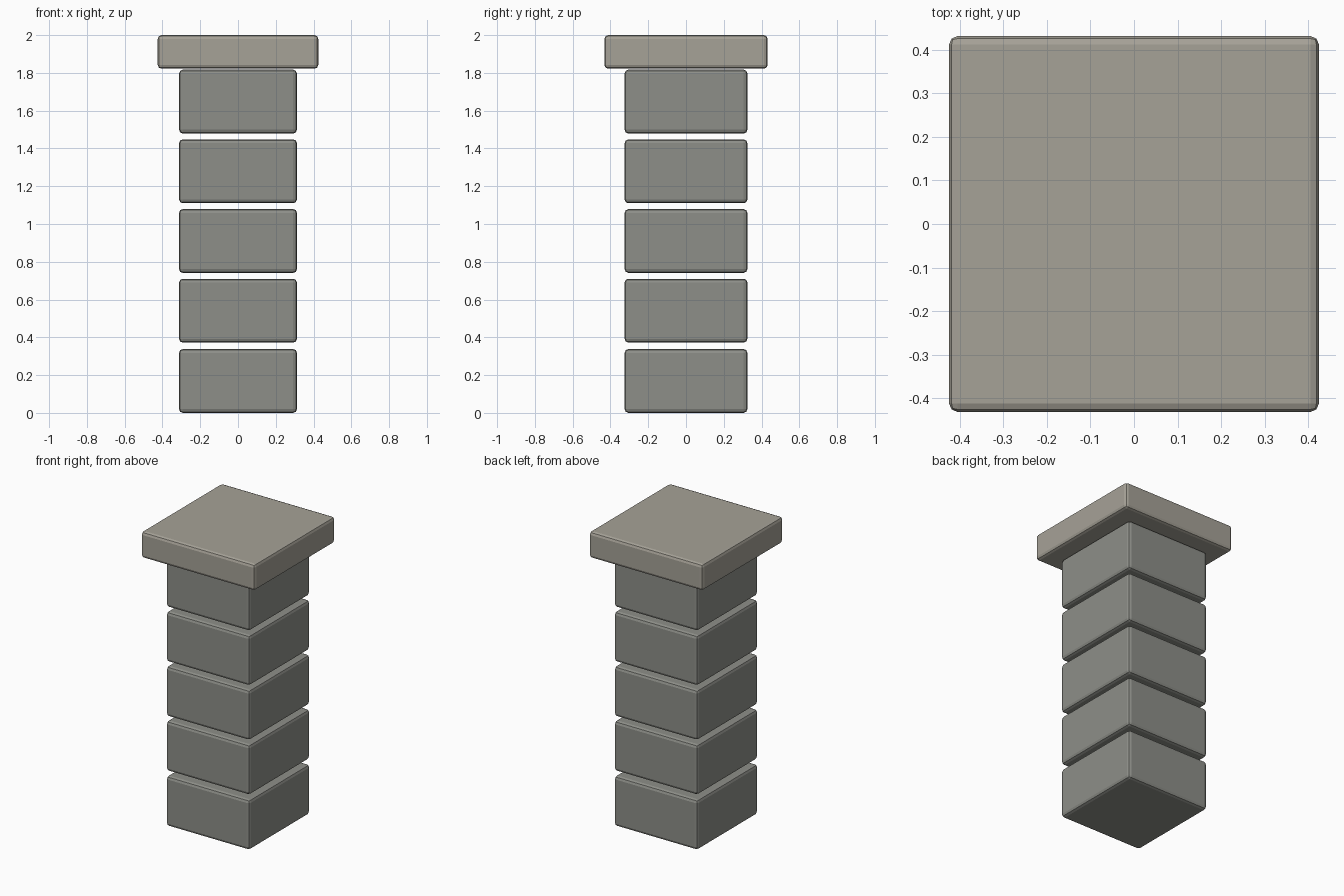
import bpy

if "Cube" in bpy.data.objects:
    bpy.data.objects.remove(bpy.data.objects["Cube"])


def make_material(name, color):
    mat = bpy.data.materials.new(name)
    mat.diffuse_color = color
    mat.use_nodes = True
    mat.node_tree.nodes["Principled BSDF"].inputs["Base Color"].default_value = mat.diffuse_color
    return mat


def stone_block(name, size, z_bottom, bevel, mat):
    bpy.ops.mesh.primitive_cube_add(size=1, location=(0, 0, z_bottom + size[2] / 2))
    obj = bpy.context.object
    obj.name = name
    obj.scale = size
    bpy.ops.object.transform_apply(location=False, rotation=False, scale=True)
    mod = obj.modifiers.new("Worn edges", 'BEVEL')
    mod.width = bevel
    mod.segments = 2
    obj.data.materials.append(mat)
    return obj


stone = make_material("stone", (0.27, 0.275, 0.25, 1))
cap_stone = make_material("cap_stone", (0.38, 0.36, 0.31, 1))

# Pillar: five separate blocks with open joints
for i in range(5):
    stone_block(f"pillar_block_{i + 1}", (0.624, 0.65, 0.338), 0.003 + i * 0.369, 0.02, stone)

# Overhanging cap slab
stone_block("cap_slab", (0.85, 0.864, 0.178), 1.822, 0.02, cap_stone)

# The lowest block rests on the ground
bpy.data.objects["pillar_block_1"].location.z -= 0.003
